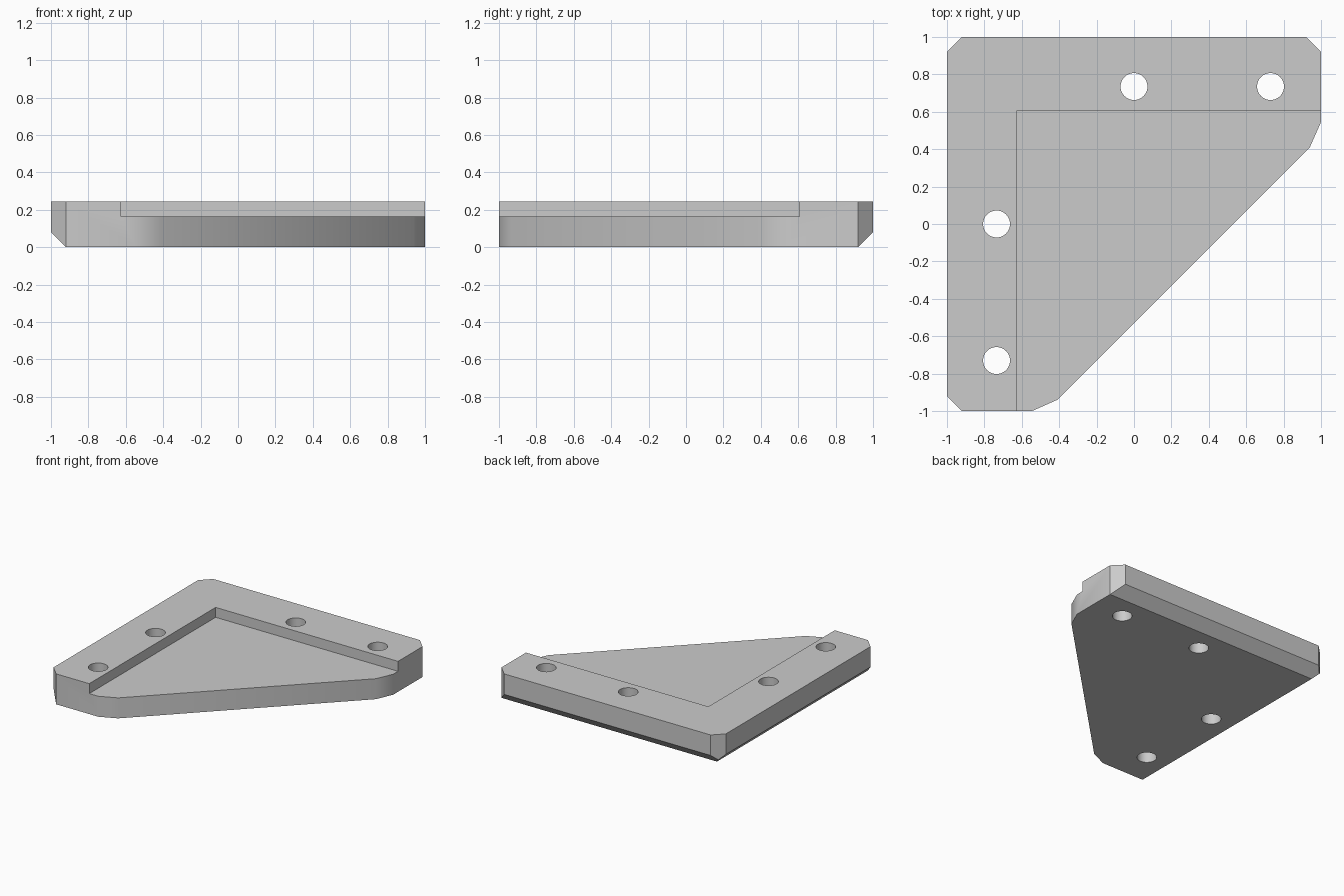
import bpy
import bmesh
import math
from mathutils import Vector

cube = bpy.data.objects.get("Cube")
if cube:
    bpy.data.objects.remove(cube, do_unlink=True)

HEIGHT = 0.245
FLOOR = 0.165
CHAMFER = 0.08
HOLE_RADIUS = 0.072

grey = bpy.data.materials.new("Plain grey")
grey.use_nodes = True
color = (0.6, 0.6, 0.6, 1)
grey.diffuse_color = color
grey.node_tree.nodes["Principled BSDF"].inputs["Base Color"].default_value = color


def prism(name, outline, bottom, top):
    """Extrude a flat outline between two heights."""
    bm = bmesh.new()
    face = bm.faces.new([bm.verts.new((x, y, bottom)) for x, y in outline])
    extruded = bmesh.ops.extrude_face_region(bm, geom=[face])["geom"]
    verts = [v for v in extruded if isinstance(v, bmesh.types.BMVert)]
    bmesh.ops.translate(bm, verts=verts, vec=(0, 0, top - bottom))
    bmesh.ops.recalc_face_normals(bm, faces=bm.faces)
    mesh = bpy.data.meshes.new(name)
    bm.to_mesh(mesh)
    bm.free()
    mesh.materials.append(grey)
    obj = bpy.data.objects.new(name, mesh)
    bpy.context.collection.objects.link(obj)
    return obj


def cut(target, cutter):
    """Subtract the cutter, then discard it."""
    cutter.hide_render = True
    mod = target.modifiers.new("Cut", "BOOLEAN")
    mod.operation = "DIFFERENCE"
    mod.solver = "EXACT"
    mod.object = cutter
    bpy.context.view_layer.objects.active = target
    bpy.ops.object.modifier_apply(modifier=mod.name)
    bpy.data.objects.remove(cutter, do_unlink=True)


# Bracket body: half the outline, mirrored across the diagonal
half = [(-0.92, 1), (-1, 0.92), (-1, -0.92), (-0.92, -1), (-0.545, -1), (-0.41, -0.94)]
mirrored = [(-y, -x) for x, y in reversed(half[2:])]
bracket = prism("corner_bracket", half + mirrored, 0, HEIGHT)

# Sloped lower edges on the two outer sides
bm = bmesh.new()
bm.from_mesh(bracket.data)
for point, normal in (((-1, 0, CHAMFER), (-1, 0, -1)), ((0, 1, CHAMFER), (0, 1, -1))):
    geom = bm.verts[:] + bm.edges[:] + bm.faces[:]
    result = bmesh.ops.bisect_plane(bm, geom=geom, plane_co=point,
                                    plane_no=Vector(normal).normalized(),
                                    dist=1e-5, clear_outer=True)
    rim = [e for e in bm.edges if e.is_boundary]
    bmesh.ops.holes_fill(bm, edges=rim, sides=0)
bmesh.ops.remove_doubles(bm, verts=bm.verts, dist=1e-4)
bmesh.ops.recalc_face_normals(bm, faces=bm.faces)
bm.to_mesh(bracket.data)
bm.free()

# Recessed triangular pocket
pocket = [(-0.625, -2), (2, -2), (2, 0.608), (-0.625, 0.608)]
cut(bracket, prism("pocket_cutter", pocket, FLOOR, 1))

# Screw holes along both arms
for cx, cy in ((-0.735, 0), (-0.735, -0.73), (0, 0.735), (0.73, 0.735)):
    circle = [(cx + HOLE_RADIUS * math.cos(math.tau * i / 48),
               cy + HOLE_RADIUS * math.sin(math.tau * i / 48)) for i in range(48)]
    cut(bracket, prism("hole_cutter", circle, -1, 1))

bpy.ops.object.select_all(action="DESELECT")
bracket.select_set(True)
bpy.context.view_layer.objects.active = bracket
bpy.ops.object.shade_smooth_by_angle(angle=math.radians(30))
